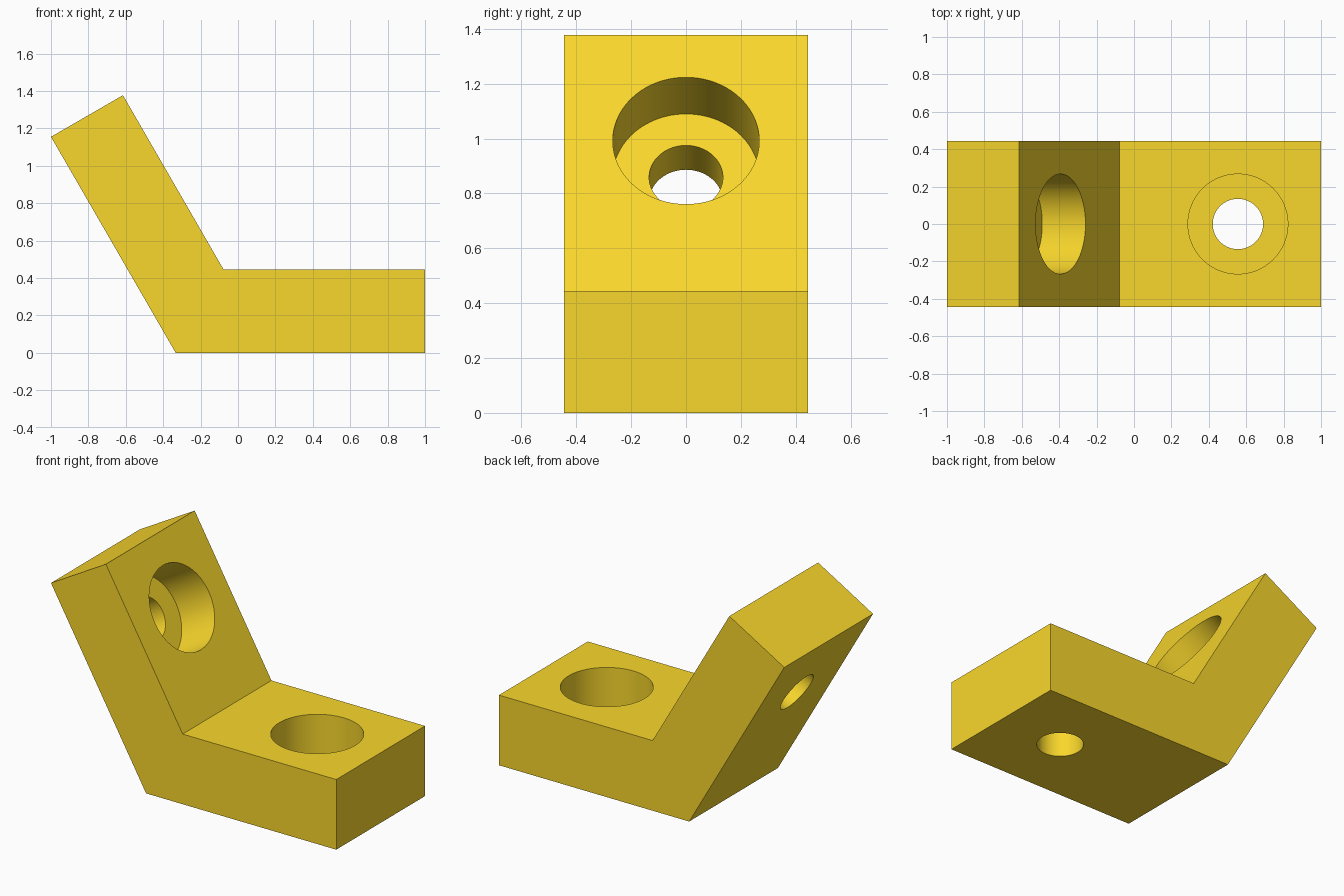
import bpy, bmesh
from math import sin, cos, tan, radians, pi
from mathutils import Matrix

if "Cube" in bpy.data.objects:
    bpy.data.objects.remove(bpy.data.objects["Cube"])

T = 4 / 9           # leg thickness
W = 8 / 9           # bracket width
L = 4 / 3           # outer length of each leg
HOLE_AT = 8 / 9     # hole distance from the outer bend
R_HEAD, R_HOLE, HEAD_DEPTH = 0.267, 0.1345, 0.267
SEG = 96
A = radians(60)
BEND_X = 1 - L


def make_object(name, bm):
    bmesh.ops.recalc_face_normals(bm, faces=bm.faces)
    mesh = bpy.data.meshes.new(name)
    bm.to_mesh(mesh)
    bm.free()
    obj = bpy.data.objects.new(name, mesh)
    bpy.context.collection.objects.link(obj)
    return obj


def bore_cutter(name, matrix):
    """Stepped revolved cutter: narrow through hole below a wide head recess."""
    step = T - HEAD_DEPTH
    bm = bmesh.new()
    rings = []
    for r, z in ((R_HOLE, -0.1), (R_HOLE, step), (R_HEAD, step), (R_HEAD, T + 0.1)):
        rings.append([bm.verts.new((r * cos(2 * pi * i / SEG), r * sin(2 * pi * i / SEG), z))
                      for i in range(SEG)])
    for a, b in zip(rings, rings[1:]):
        for i in range(SEG):
            j = (i + 1) % SEG
            bm.faces.new((a[i], a[j], b[j], b[i]))
    bm.faces.new(rings[0])
    bm.faces.new(rings[-1])
    bm.transform(matrix)
    obj = make_object(name, bm)
    obj.hide_render = True
    return obj


# Bent bracket body: side profile extruded across the width
tip_x, tip_z = BEND_X - L * cos(A), L * sin(A)
profile = [(BEND_X, 0), (1, 0), (1, T), (BEND_X + T * tan(A / 2), T),
           (tip_x + T * sin(A), tip_z + T * cos(A)), (tip_x, tip_z)]
bm = bmesh.new()
face = bm.faces.new([bm.verts.new((x, -W / 2, z)) for x, z in profile])
ext = bmesh.ops.extrude_face_region(bm, geom=[face])
bmesh.ops.translate(bm, vec=(0, W, 0),
                    verts=[v for v in ext["geom"] if isinstance(v, bmesh.types.BMVert)])
bracket = make_object("angle_bracket", bm)

# Counterbored holes, one square to each leg
base_place = Matrix.Translation((BEND_X + HOLE_AT, 0, 0))
arm_place = (Matrix.Translation((BEND_X - HOLE_AT * cos(A), 0, HOLE_AT * sin(A)))
             @ Matrix.Rotation(A, 4, 'Y'))
bpy.context.view_layer.objects.active = bracket
bracket.select_set(True)
for name, place in (("base_hole_cutter", base_place), ("arm_hole_cutter", arm_place)):
    cutter = bore_cutter(name, place)
    mod = bracket.modifiers.new(name, 'BOOLEAN')
    mod.operation = 'DIFFERENCE'
    mod.solver = 'EXACT'
    mod.object = cutter
    bpy.ops.object.modifier_apply(modifier=mod.name)
    bpy.data.objects.remove(cutter)

# Smooth bores with crisp edges
bpy.ops.object.shade_smooth_by_angle(angle=radians(30))

# Yellow finish
yellow = bpy.data.materials.new("yellow")
yellow.diffuse_color = (0.947, 0.68, 0.025, 1)
yellow.use_nodes = True
yellow.node_tree.nodes["Principled BSDF"].inputs["Base Color"].default_value = yellow.diffuse_color
bracket.data.materials.clear()
bracket.data.materials.append(yellow)
